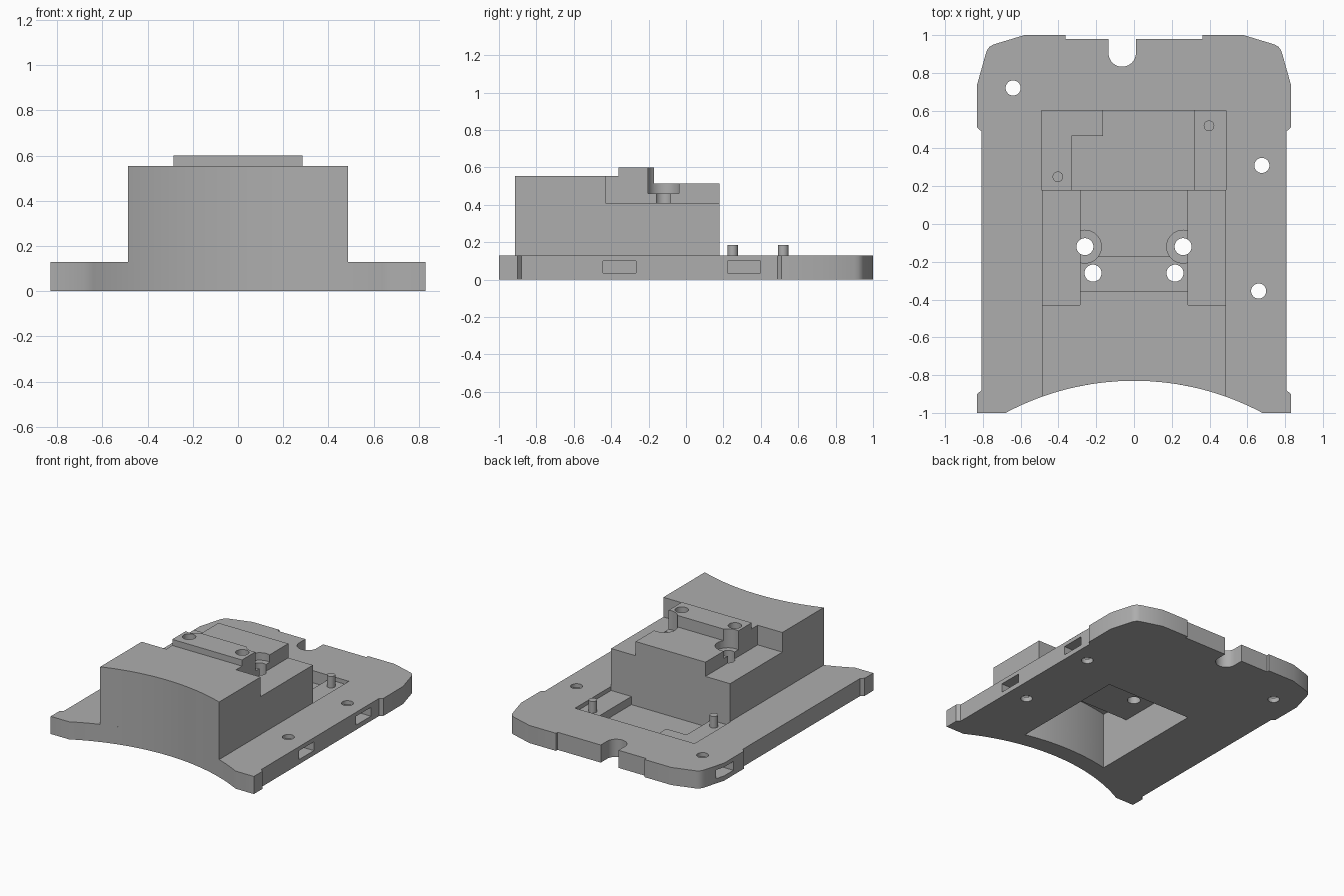
import bpy, bmesh
from math import sin, cos, pi, asin, sqrt

cube = bpy.data.objects.get("Cube")
if cube:
    bpy.data.objects.remove(cube, do_unlink=True)

grey = bpy.data.materials.new("mid grey")
grey.use_nodes = True
grey.diffuse_color = (0.42, 0.42, 0.42, 1)
grey.node_tree.nodes["Principled BSDF"].inputs["Base Color"].default_value = (0.42, 0.42, 0.42, 1)


def prism(name, outline, z0, z1):
    """Vertical extrusion of a closed outline."""
    bm = bmesh.new()
    face = bm.faces.new([bm.verts.new((x, y, z0)) for x, y in outline])
    top = bmesh.ops.extrude_face_region(bm, geom=[face])["geom"]
    verts = [v for v in top if isinstance(v, bmesh.types.BMVert)]
    bmesh.ops.translate(bm, verts=verts, vec=(0, 0, z1 - z0))
    bmesh.ops.recalc_face_normals(bm, faces=bm.faces)
    mesh = bpy.data.meshes.new(name)
    bm.to_mesh(mesh)
    bm.free()
    mesh.materials.append(grey)
    obj = bpy.data.objects.new(name, mesh)
    bpy.context.collection.objects.link(obj)
    return obj


def rect(x0, x1, y0, y1):
    return [(x0, y0), (x1, y0), (x1, y1), (x0, y1)]


def circle(x, y, r, n=40):
    return [(x + r * cos(2 * pi * i / n), y + r * sin(2 * pi * i / n)) for i in range(n)]


def select_only(obj):
    bpy.ops.object.select_all(action="DESELECT")
    obj.select_set(True)
    bpy.context.view_layer.objects.active = obj


def cut(obj, outline, z0, z1):
    """Subtract a prism from an object."""
    cutter = prism("cutter", outline, z0, z1)
    cutter.hide_render = True
    mod = obj.modifiers.new("cut", "BOOLEAN")
    mod.operation = "DIFFERENCE"
    mod.solver = "EXACT"
    mod.object = cutter
    select_only(obj)
    bpy.ops.object.modifier_apply(modifier=mod.name)
    bpy.data.objects.remove(cutter, do_unlink=True)


# Concave front curve, shared by plate, housing and inner wall
CENTRE_Y, RADIUS, WALL = -2.275, 1.445, 0.13


def front_arc(half, r=RADIUS, n=32):
    a = asin(half / r)
    return [(r * sin(-a + 2 * a * i / n), CENTRE_Y + r * cos(-a + 2 * a * i / n))
            for i in range(n + 1)]


# Base plate outline
side = [(0.83, -1), (0.83, -0.9), (0.807, -0.88), (0.807, 0.49), (0.83, 0.51),
        (0.83, 0.74), (0.785, 0.9), (0.778, 0.92), (0.765, 0.938), (0.745, 0.95),
        (0.58, 1), (0.362, 1), (0.362, 0.98)]
notch = [(-0.0625 + 0.0725 * cos(pi * i / 20), 0.905 - 0.0725 * sin(pi * i / 20))
         for i in range(21)]
outline = (front_arc(0.68) + side + [(0.01, 0.98)] + notch + [(-0.135, 0.98)]
           + [(-x, y) for x, y in reversed(side)])
plate = prism("base_plate", outline, 0, 0.13)

# Housing block
housing = prism("housing", front_arc(0.486) + [(0.486, 0.18), (-0.486, 0.18)], 0.13, 0.6)
cut(housing, rect(-1, 1, -1.2, -0.36), 0.555, 0.8)
cut(housing, rect(-1, 1, -0.17, 0.5), 0.515, 0.8)
for s in (-1, 1):
    xs = sorted((s * 0.285, s * 0.8))
    cut(housing, rect(*xs, -0.43, 0.5), 0.41, 0.8)

# Hollow underside, deep at the front and shallower at the rear
cavity = front_arc(0.35, RADIUS + WALL)
cut(plate, cavity + [(0.35, 0.155), (-0.35, 0.155)], -0.1, 0.3)
cut(housing, cavity + [(0.35, 0.155), (-0.35, 0.155)], 0, 0.27)
cut(housing, cavity + [(0.35, -0.5), (-0.35, -0.5)], 0.1, 0.42)

# Screw holes and counterbores in the housing
for s in (-1, 1):
    cut(housing, circle(s * 0.26, -0.12, 0.087), 0.46, 0.8)
    cut(housing, circle(s * 0.26, -0.12, 0.045), 0, 0.8)
    cut(housing, circle(s * 0.217, -0.26, 0.045), 0, 0.8)

# Rear pocket with raised ledges
cut(plate, rect(-0.49, 0.486, 0.18, 0.6), 0.1, 0.3)
cut(plate, [(-0.33, 0.18), (0.32, 0.18), (0.32, 0.6), (-0.165, 0.6),
            (-0.165, 0.465), (-0.33, 0.465)], 0.04, 0.3)

# Mounting holes with nut slots opening to the sides
for x, y in ((-0.64, 0.72), (0.677, 0.31), (0.66, -0.355)):
    s = 1 if x > 0 else -1
    xs = sorted((x - s * 0.09, s * 0.95))
    cut(plate, rect(*xs, y - 0.088, y + 0.088), 0.035, 0.1)
    cut(plate, circle(x, y, 0.04), -0.1, 0.3)

# Locating pins
pins = [prism("locating_pin", circle(x, y, 0.028, 24), 0.09, 0.185)
        for x, y in ((-0.403, 0.25), (0.397, 0.52))]

for obj in [plate, housing] + pins:
    select_only(obj)
    bpy.ops.object.shade_smooth_by_angle()
